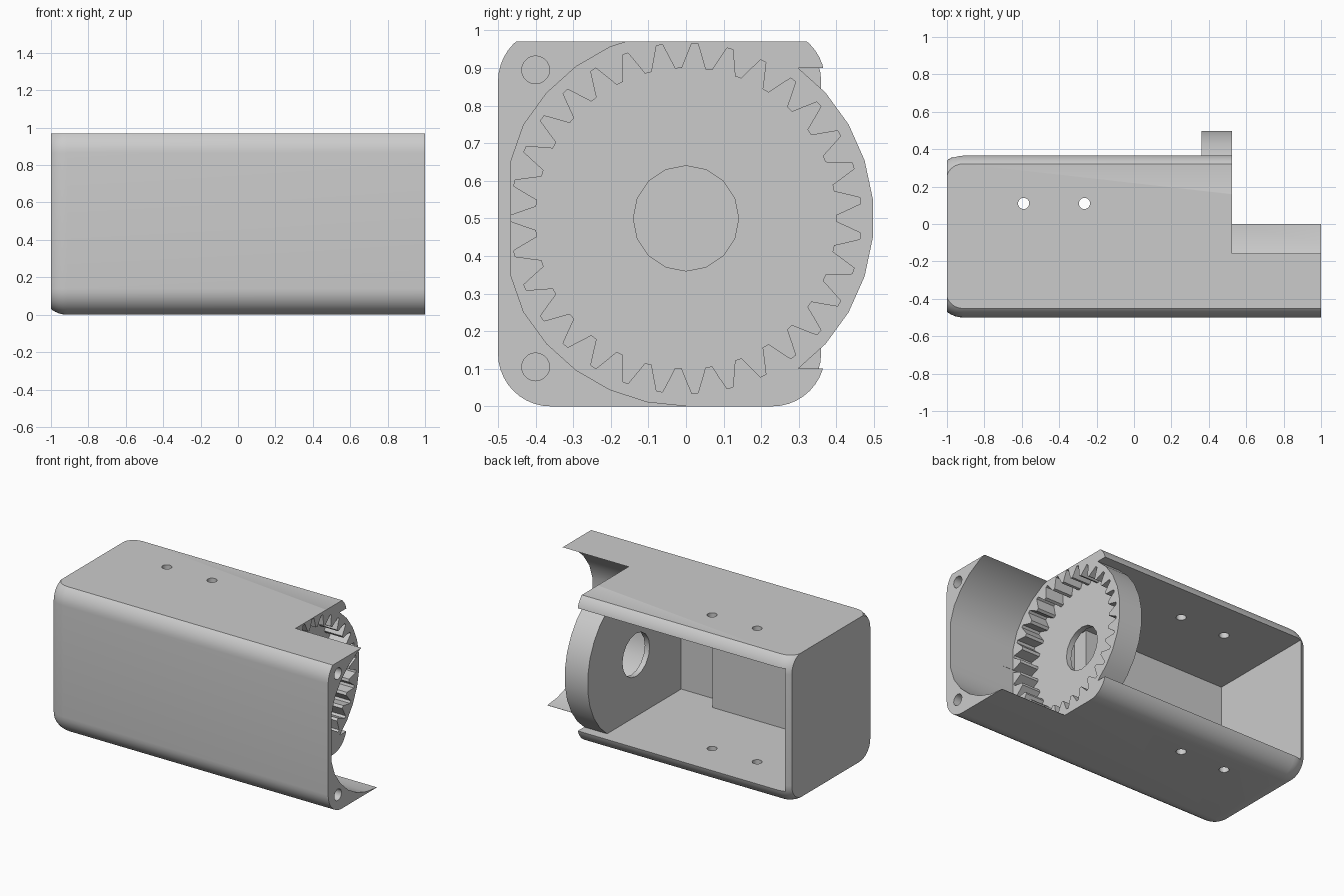
import bpy, bmesh
from math import sin, cos, radians, pi
from mathutils import Vector

if "Cube" in bpy.data.objects:
    bpy.data.objects.remove(bpy.data.objects["Cube"], do_unlink=True)

grey = bpy.data.materials.new("plain_grey")
grey.use_nodes = True
colour = (0.6, 0.6, 0.6, 1)
grey.diffuse_color = colour
grey.node_tree.nodes["Principled BSDF"].inputs["Base Color"].default_value = colour

AXIS_Z = 0.5       # height of the motor axis
RING_X = (0.36, 0.525)


def add_object(name, bm):
    bmesh.ops.recalc_face_normals(bm, faces=bm.faces)
    mesh = bpy.data.meshes.new(name)
    bm.to_mesh(mesh)
    bm.free()
    mesh.materials.append(grey)
    obj = bpy.data.objects.new(name, mesh)
    bpy.context.collection.objects.link(obj)
    return obj


def box(name, low, high):
    bm = bmesh.new()
    bmesh.ops.create_cube(bm, size=1)
    for v in bm.verts:
        v.co = Vector([h if c > 0 else l for c, l, h in zip(v.co, low, high)])
    return add_object(name, bm)


def prism(name, outline, start, end, along="X"):
    """Extrude an outline along x (outline is y, z) or z (outline is x, y)."""
    bm = bmesh.new()
    place = (lambda a, b: (start, a, b)) if along == "X" else (lambda a, b: (a, b, start))
    face = bm.faces.new([bm.verts.new(place(a, b)) for a, b in outline])
    extruded = bmesh.ops.extrude_face_region(bm, geom=[face], use_keep_orig=True)["geom"]
    move = Vector((end - start, 0, 0)) if along == "X" else Vector((0, 0, end - start))
    bmesh.ops.translate(bm, vec=move, verts=[g for g in extruded if isinstance(g, bmesh.types.BMVert)])
    return add_object(name, bm)


def circle(a, b, radius, sides):
    return [(a + radius * sin(2 * pi * i / sides), b + radius * cos(2 * pi * i / sides))
            for i in range(sides)]


def apply(obj, modifier):
    bpy.context.view_layer.objects.active = obj
    bpy.ops.object.modifier_apply(modifier=modifier.name)


def combine(obj, tool, operation="DIFFERENCE"):
    mod = obj.modifiers.new("combine", "BOOLEAN")
    mod.operation, mod.solver, mod.object = operation, "EXACT", tool
    apply(obj, mod)
    bpy.data.objects.remove(tool, do_unlink=True)


# Rounded block, trimmed later at its top and both ends
housing = box("motor_housing", (-1.053, -0.5, 0), (1.3, 0.37, 1.005))
bevel = housing.modifiers.new("rounding", "BEVEL")
bevel.width, bevel.segments = 0.14, 10
apply(housing, bevel)

# Hollow interior open at the back, with a thinner front wall near the ring
combine(housing, box("main_cavity", (-0.965, -0.36, 0.1), (0.2, 1, 0.9)))
combine(housing, box("deep_cavity", (0.06, -0.465, 0.1), (RING_X[0], 1, 0.9)))
combine(housing, box("lip_gap", (0.3, 0.25, 0.1), (0.6, 1, 0.9)))
combine(housing, box("end_notch", (RING_X[1], 0, -1), (2, 1, 2)))

# Round gear ring
combine(housing, prism("gear_ring", circle(0, AXIS_Z, 0.4995, 30), *RING_X), "UNION")

# Motor bore, flattened against the front wall
bore = [(max(y, -0.465), z) for y, z in circle(0, AXIS_Z, 0.4985, 30)]
combine(housing, prism("motor_bore", bore, RING_X[1], 2))

# Internal gear pocket and shaft hole
TEETH = 31
tooth = [(-4.5, 0.4), (-2.8, 0.43), (-1.0, 0.466), (1.0, 0.466), (2.8, 0.43), (4.5, 0.4)]
gear = []
for i in range(TEETH):
    for offset, radius in tooth:
        angle = radians(180 + i * 360 / TEETH + offset)
        gear.append((radius * cos(angle), AXIS_Z + radius * sin(angle)))
combine(housing, prism("gear_pocket", gear, RING_X[0] + 0.035, 0.6))
combine(housing, prism("shaft_hole", circle(0, AXIS_Z, 0.14, 16), 0.2, 0.6))

# Flat trims on the top and the two ends
combine(housing, box("top_trim", (-2, -1, 0.97), (2, 1, 2)))
for x in (-2, 1):
    combine(housing, box("end_trim", (x, -1, -1), (x + 1, 1, 2)))

# Screw holes in the end face and through the top and bottom walls
for z in (0.105, 0.895):
    combine(housing, prism("end_screw_hole", circle(-0.4, z, 0.037, 20), 0.6, 1.2))
for x in (-0.59, -0.265):
    combine(housing, prism("wall_hole", circle(x, 0.11, 0.03, 20), -0.5, 1.5, "Z"))

# Smooth rounded surfaces with crisp edges
bpy.ops.object.select_all(action="DESELECT")
housing.select_set(True)
bpy.context.view_layer.objects.active = housing
bpy.ops.object.shade_smooth_by_angle(angle=radians(25))
